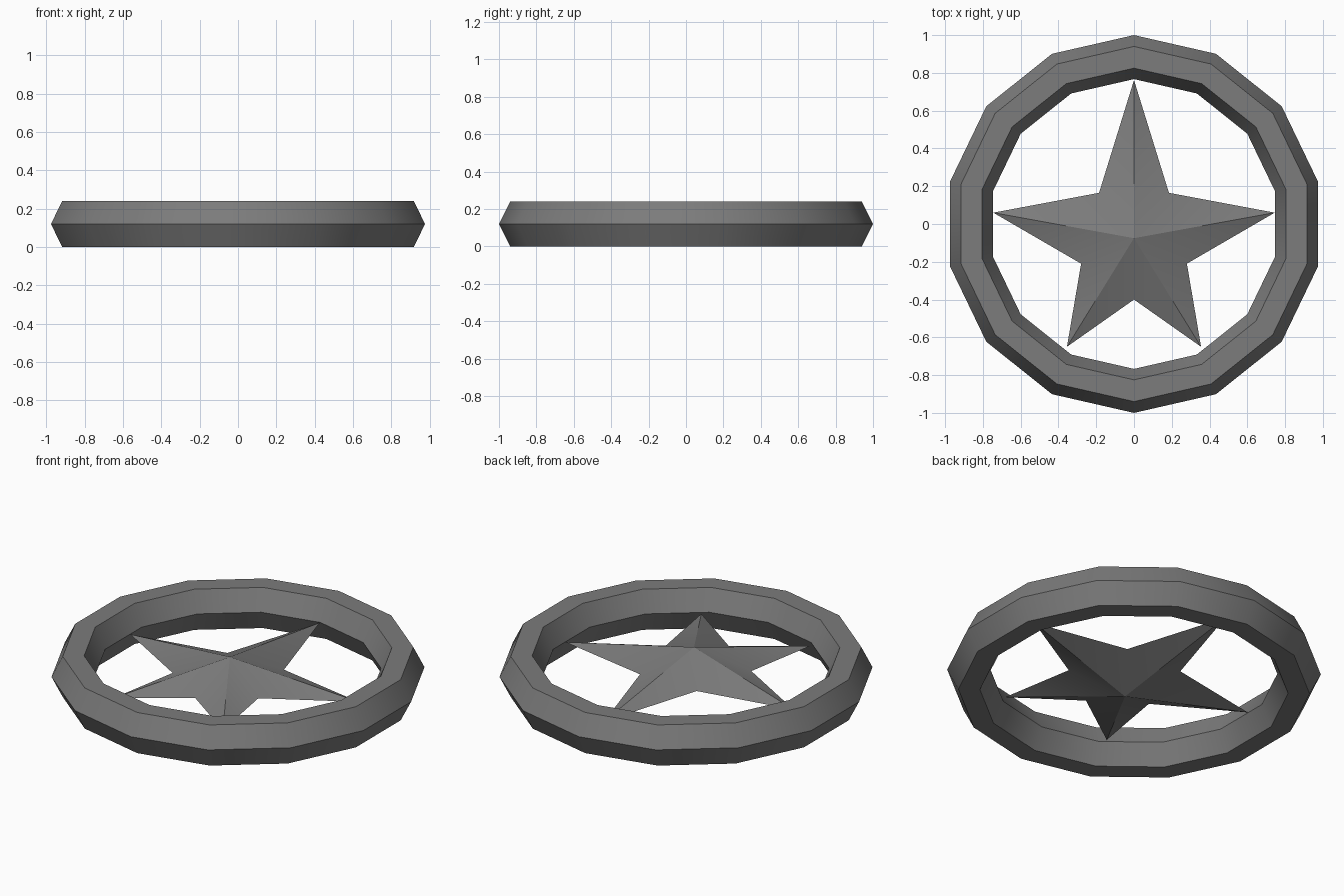
import bpy, bmesh, math

if "Cube" in bpy.data.objects:
    bpy.data.objects.remove(bpy.data.objects["Cube"], do_unlink=True)

MID = 0.12  # height of the middle plane

grey = bpy.data.materials.new("dark_grey")
grey.use_nodes = True
grey.diffuse_color = (0.2, 0.2, 0.2, 1)
grey.node_tree.nodes["Principled BSDF"].inputs["Base Color"].default_value = (0.2, 0.2, 0.2, 1)


def finish(name, bm):
    """Turn a bmesh into a named, coloured object with sharp creases kept."""
    bmesh.ops.recalc_face_normals(bm, faces=bm.faces)
    mesh = bpy.data.meshes.new(name)
    bm.to_mesh(mesh)
    bm.free()
    mesh.materials.append(grey)
    obj = bpy.data.objects.new(name, mesh)
    bpy.context.collection.objects.link(obj)
    bpy.ops.object.select_all(action='DESELECT')
    obj.select_set(True)
    bpy.context.view_layer.objects.active = obj
    bpy.ops.object.shade_smooth_by_angle(angle=math.radians(30))
    return obj


# Outer ring: six-sided section swept around 14 segments
SEGMENTS = 14
section = [(1.0, 0), (0.94, MID), (0.825, MID), (0.767, 0), (0.825, -MID), (0.94, -MID)]
bm = bmesh.new()
loops = []
for i in range(SEGMENTS):
    a = 2 * math.pi * i / SEGMENTS
    loops.append([bm.verts.new((r * math.sin(a), r * math.cos(a), MID + z)) for r, z in section])
for i in range(SEGMENTS):
    a, b = loops[i], loops[(i + 1) % SEGMENTS]
    for j in range(6):
        k = (j + 1) % 6
        bm.faces.new((a[j], a[k], b[k], b[j]))
finish("ring", bm)

# Star: half outline mirrored in x, joined to an apex above and below
half = [(0.185, 0.165), (0.745, 0.06), (0.28, -0.21), (0.355, -0.65)]
outline = [(0, 0.762)] + half + [(0, -0.40)] + [(-x, y) for x, y in reversed(half)]
bm = bmesh.new()
rim = [bm.verts.new((x, y, MID)) for x, y in outline]
for z in (MID + 0.118, MID - 0.118):
    apex = bm.verts.new((0, -0.075, z))
    for i, v in enumerate(rim):
        bm.faces.new((v, rim[(i + 1) % len(rim)], apex))
finish("star", bm)
